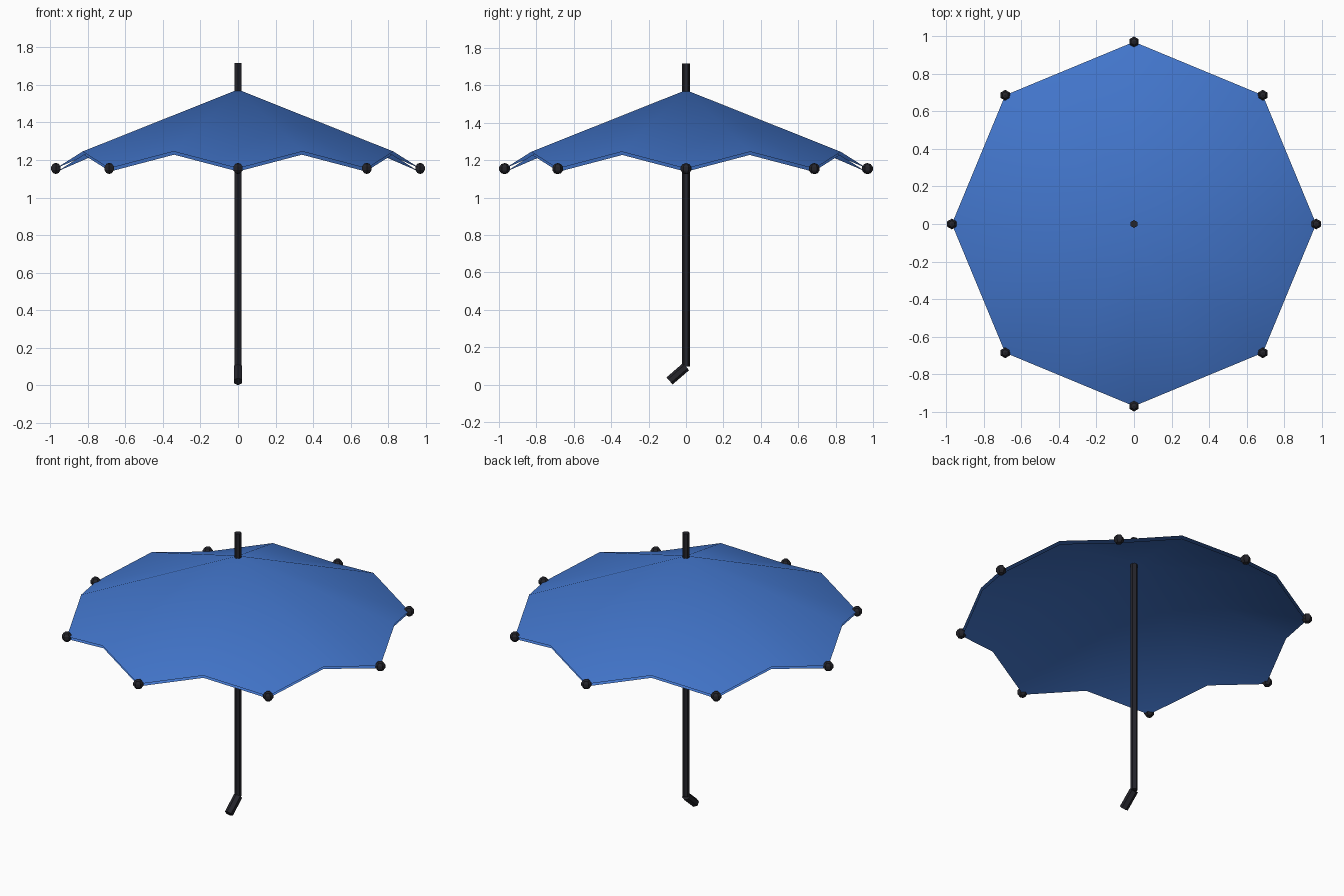
import bpy, bmesh, math
from mathutils import Vector, Matrix

cube = bpy.data.objects.get("Cube")
if cube:
    bpy.data.objects.remove(cube, do_unlink=True)


def material(name, rgb):
    mat = bpy.data.materials.new(name)
    mat.use_nodes = True
    mat.diffuse_color = (*rgb, 1)
    bsdf = mat.node_tree.nodes["Principled BSDF"]
    bsdf.inputs["Base Color"].default_value = (*rgb, 1)
    bsdf.inputs["Roughness"].default_value = 0.7
    return mat


BLUE = material("canopy_blue", (0.055, 0.18, 0.60))
BLACK = material("dark_metal", (0.018, 0.018, 0.024))


def add_object(name, bm, mat):
    bmesh.ops.recalc_face_normals(bm, faces=bm.faces)
    mesh = bpy.data.meshes.new(name)
    bm.to_mesh(mesh)
    bm.free()
    mesh.materials.append(mat)
    obj = bpy.data.objects.new(name, mesh)
    bpy.context.collection.objects.link(obj)
    return obj


def hex_rod(name, start, end, radius):
    """Six-sided rod lying in the yz plane, with corners pointing along y."""
    start, end = Vector(start), Vector(end)
    axis = (end - start).normalized()
    side = Vector((1, 0, 0))
    rot = Matrix((side, axis.cross(side), axis)).transposed().to_4x4()
    bm = bmesh.new()
    rings = []
    for p in (start, end):
        rings.append([bm.verts.new(p + rot @ Vector((
            radius * math.sin(i * math.pi / 3),
            radius * math.cos(i * math.pi / 3), 0))) for i in range(6)])
    for i in range(6):
        j = (i + 1) % 6
        bm.faces.new((rings[0][i], rings[0][j], rings[1][j], rings[1][i]))
    bm.faces.new(rings[0])
    bm.faces.new(rings[1])
    return add_object(name, bm, BLACK)


# Canopy: eight low rib tips with raised points halfway between them
RIBS, TIP_R, TIP_Z, MID_Z, APEX_Z = 8, 0.97, 1.155, 1.245, 1.575
MID_R = TIP_R * math.cos(math.pi / RIBS)
bm = bmesh.new()
apex = bm.verts.new((0, 0, APEX_Z))
rim = []
for i in range(RIBS * 2):
    a = i * math.pi / RIBS
    r, z = (MID_R, MID_Z) if i % 2 else (TIP_R, TIP_Z)
    rim.append(bm.verts.new((r * math.cos(a), r * math.sin(a), z)))
for i in range(RIBS * 2):
    bm.faces.new((apex, rim[i], rim[(i + 1) % len(rim)]))
canopy = add_object("canopy", bm, BLUE)
if canopy.data.polygons[0].normal.z < 0:
    canopy.data.flip_normals()

# Inner cloth layer, open at the rim
lining = canopy.modifiers.new("lining", "SOLIDIFY")
lining.thickness = 0.018
lining.offset = -1
lining.use_rim = False
bpy.ops.object.select_all(action="DESELECT")
canopy.select_set(True)
bpy.context.view_layer.objects.active = canopy
bpy.ops.object.shade_smooth_by_angle(angle=math.radians(40))

# Small ball on every rib tip
for i in range(RIBS):
    a = i * 2 * math.pi / RIBS
    bm = bmesh.new()
    bmesh.ops.create_uvsphere(
        bm, u_segments=6, v_segments=5, radius=0.03,
        matrix=Matrix.Translation((TIP_R * math.cos(a), TIP_R * math.sin(a), TIP_Z)))
    add_object(f"rib_tip_{i + 1}", bm, BLACK)

# Shaft and bent grip
hex_rod("shaft", (0, 0, 0.098), (0, 0, 1.717), 0.021)
hex_rod("grip", (0, 0, 0.096), (0, -0.088, 0.02), 0.025)
